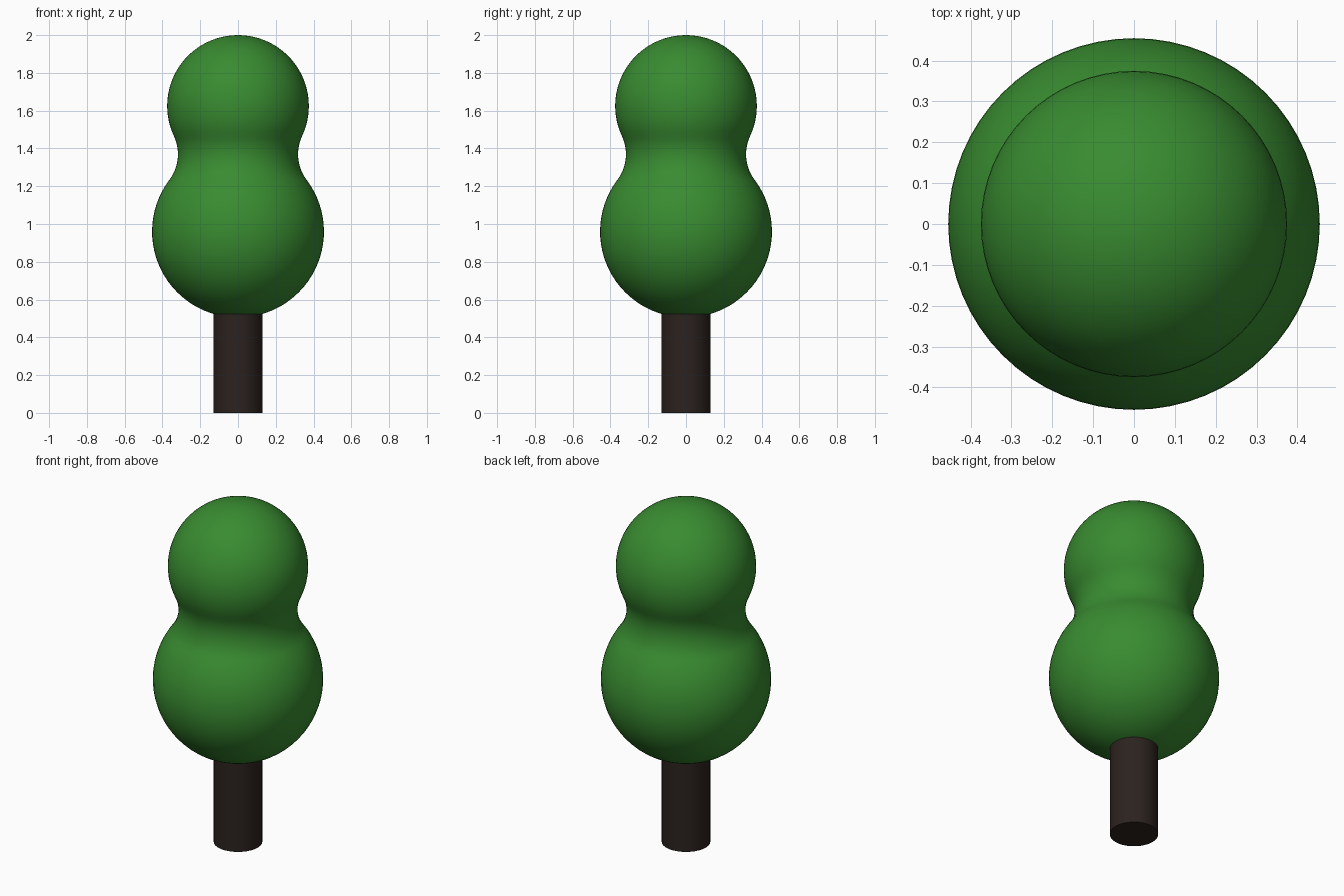
import bpy, bmesh
from math import sin, cos, atan2, pi

if "Cube" in bpy.data.objects:
    bpy.data.objects.remove(bpy.data.objects["Cube"])

def lathe(name, profile, color, segments):
    """Revolve an (r, z) profile around the z axis."""
    bm = bmesh.new()
    verts = [bm.verts.new((r, 0, z)) for r, z in profile]
    edges = [bm.edges.new(pair) for pair in zip(verts, verts[1:])]
    bmesh.ops.spin(bm, geom=verts + edges, cent=(0, 0, 0), axis=(0, 0, 1),
                   angle=2 * pi, steps=segments, use_duplicate=False)
    bmesh.ops.remove_doubles(bm, verts=bm.verts, dist=1e-5)
    bmesh.ops.recalc_face_normals(bm, faces=bm.faces)
    mesh = bpy.data.meshes.new(name)
    bm.to_mesh(mesh)
    bm.free()
    obj = bpy.data.objects.new(name, mesh)
    bpy.context.collection.objects.link(obj)
    mat = bpy.data.materials.new(name + "_color")
    mat.diffuse_color = (*color, 1)
    mat.use_nodes = True
    mat.node_tree.nodes["Principled BSDF"].inputs["Base Color"].default_value = mat.diffuse_color
    mesh.materials.append(mat)
    bpy.ops.object.select_all(action='DESELECT')
    obj.select_set(True)
    bpy.context.view_layer.objects.active = obj
    bpy.ops.object.shade_smooth_by_angle(angle=0.7)
    return obj

def arc(r0, z0, radius, a0, a1, n):
    return [(max(0.0, r0 + radius * cos(a0 + (a1 - a0) * i / n)),
             z0 + radius * sin(a0 + (a1 - a0) * i / n)) for i in range(n + 1)]

# Crown: two balls joined by a concave fillet tangent to both
low_z, low_r = 0.96, 0.455
top_z, top_r = 1.625, 0.375
fillet, fr, fz = 0.225, 0.543, 1.369
a_low = atan2(fz - low_z, fr)
a_top = atan2(fz - top_z, fr)
profile = (arc(0, low_z, low_r, -pi / 2, a_low, 28)
           + arc(fr, fz, fillet, a_low + pi, a_top + pi, 12)[1:-1]
           + arc(0, top_z, top_r, a_top, pi / 2, 26))
lathe("crown", profile, (0.04, 0.26, 0.03), 64)

# Trunk: plain cylinder ending just inside the crown
lathe("trunk", [(0, 0), (0.13, 0), (0.13, 0.54), (0, 0.54)],
      (0.024, 0.016, 0.013), 32)
